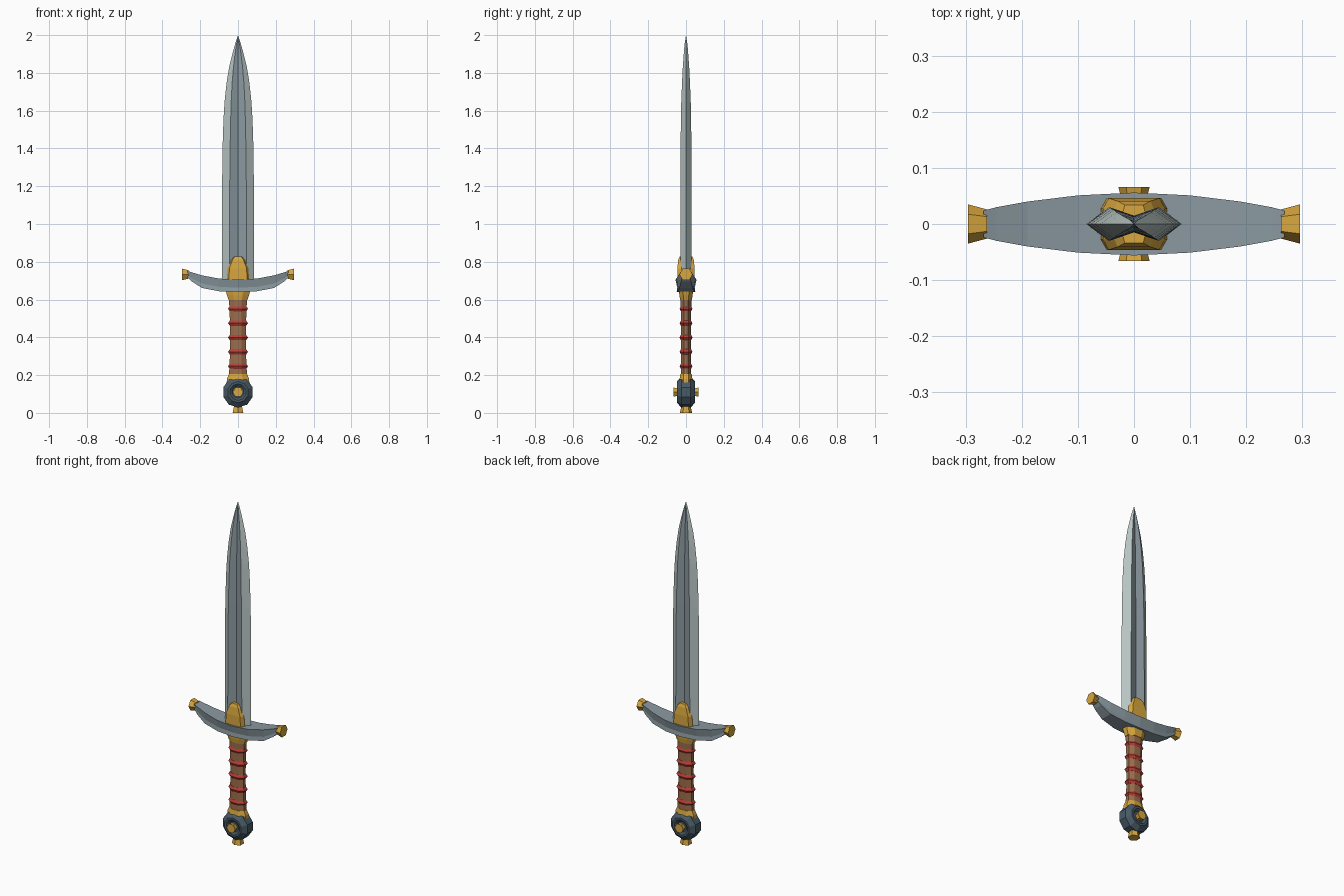
import bpy, bmesh, math
from mathutils import Vector

cube = bpy.data.objects.get("Cube")
if cube:
    bpy.data.objects.remove(cube)


def material(name, rgb):
    """Flat material from display-space 0-255 values."""
    col = [((c / 255 + 0.055) / 1.055) ** 2.4 for c in rgb] + [1]
    m = bpy.data.materials.new(name)
    m.use_nodes = True
    m.diffuse_color = col
    m.node_tree.nodes["Principled BSDF"].inputs["Base Color"].default_value = col
    return m


steel = material("steel", (138, 153, 160))
edge_steel = material("edge steel", (186, 200, 197))
dark_steel = material("dark steel", (72, 90, 102))
gold = material("gold", (216, 167, 62))
leather = material("leather", (156, 110, 76))
red = material("red cord", (186, 62, 54))


def loft(name, rings, mats, rule=None):
    """Skin equal-sized point rings, cap both ends, colour faces by rule(side index)."""
    bm = bmesh.new()
    loops = [[bm.verts.new(p) for p in ring] for ring in rings]
    n = len(loops[0])
    for a, b in zip(loops, loops[1:]):
        for i in range(n):
            j = (i + 1) % n
            f = bm.faces.new((a[i], a[j], b[j], b[i]))
            f.material_index = rule(i) if rule else 0
    bm.faces.new(loops[0])
    bm.faces.new(loops[-1])
    bmesh.ops.remove_doubles(bm, verts=bm.verts, dist=0.0002)
    bmesh.ops.recalc_face_normals(bm, faces=bm.faces)
    mesh = bpy.data.meshes.new(name)
    bm.to_mesh(mesh)
    bm.free()
    for m in mats:
        mesh.materials.append(m)
    ob = bpy.data.objects.new(name, mesh)
    bpy.context.scene.collection.objects.link(ob)
    return ob


def ring(center, u, v, ru, rv, sides, turn=0.5):
    """Ellipse of points spanned by directions u and v."""
    c, u, v = Vector(center), Vector(u), Vector(v)
    ang = [2 * math.pi * (i + turn) / sides for i in range(sides)]
    return [c + u * ru * math.cos(a) + v * rv * math.sin(a) for a in ang]


X, Y, Z = (1, 0, 0), (0, 1, 0), (0, 0, 1)


def column(name, profile, mat, sides=8):
    """Upright faceted oval; profile rows are (z, half width, half depth)."""
    k = 1 / math.cos(math.pi / sides)
    return loft(name, [ring((0, 0, z), X, Y, w * k, d * k, sides)
                       for z, w, d in profile], [mat])


# Blade: bevelled edges, two ridges and a hollow centre on each face
blade_profile = [(0.68, 0.085, 0.046, 0.030), (1.2, 0.084, 0.044, 0.030),
                 (1.4, 0.082, 0.042, 0.029), (1.55, 0.077, 0.039, 0.027),
                 (1.65, 0.071, 0.036, 0.025), (1.75, 0.060, 0.031, 0.021),
                 (1.83, 0.047, 0.024, 0.017), (1.9, 0.030, 0.016, 0.012),
                 (1.95, 0.016, 0.008, 0.008), (2.0, 0.0, 0.0, 0.0)]
sections = []
for z, w, r, d in blade_profile:
    c = d * 0.5
    sections.append([(w, 0, z), (r, d, z), (0, c, z), (-r, d, z),
                     (-w, 0, z), (-r, -d, z), (0, -c, z), (r, -d, z)])
loft("blade", sections, [steel, edge_steel],
     lambda i: 1 if i in (0, 3, 4, 7) else 0)

# Crossguard: upswept bar with a waisted section
half = [(0, 0.705, 0.640, 0.056), (0.10, 0.711, 0.644, 0.051),
        (0.19, 0.728, 0.661, 0.040), (0.245, 0.744, 0.696, 0.030),
        (0.268, 0.752, 0.720, 0.024)]
stations = [(-x, t, b, w) for x, t, b, w in half[:0:-1]] + half
sections = []
for x, t, b, w in stations:
    m = b + 0.35 * (t - b)
    sections.append([(x, w, t), (x, 0.82 * w, m), (x, 0.88 * w, b),
                     (x, -0.88 * w, b), (x, -0.82 * w, m), (x, -w, t)])
loft("crossguard", sections, [steel])

# Flared caps on the guard ends
for side, label in ((1, "left"), (-1, "right")):
    loft(label + "_guard_cap",
         [ring((side * x, 0, 0.733), Y, Z, r, r, 6, 0)
          for x, r in ((0.262, 0.026), (0.296, 0.035))], [gold])

# Blade collar above the guard
collar = []
for z, w, d in ((0.69, 0.060, 0.046), (0.765, 0.055, 0.046),
                (0.81, 0.036, 0.041), (0.828, 0.020, 0.034)):
    s = 0.82 * w
    collar.append([(w, 0.6 * d, z), (s, d, z), (-s, d, z), (-w, 0.6 * d, z),
                   (-w, -0.6 * d, z), (-s, -d, z), (s, -d, z), (w, -0.6 * d, z)])
loft("blade_collar", collar, [gold])

# Grip with its collars and cord bands
column("grip", [(0.19, 0.048, 0.028), (0.3, 0.043, 0.026), (0.42, 0.042, 0.026),
                (0.52, 0.044, 0.027), (0.61, 0.048, 0.029)], leather)
column("upper_grip_collar", [(0.598, 0.050, 0.031), (0.622, 0.058, 0.035),
                             (0.645, 0.064, 0.037)], gold)
column("lower_grip_collar", [(0.155, 0.060, 0.034), (0.18, 0.059, 0.034),
                             (0.205, 0.048, 0.030)], gold)
for n in range(5):
    z = 0.247 + n * 0.076
    column("cord_band_%d" % (n + 1),
           [(z - 0.014, 0.043, 0.027), (z, 0.053, 0.034),
            (z + 0.014, 0.043, 0.027)], red)

# Pommel: bevelled disc with a dished face front and back
disc = [(0.038, 0.032), (0.048, 0.044), (0.048, 0.056), (0.025, 0.082)]
disc = [(-y, r) for y, r in disc] + [(y, r) for y, r in disc[::-1]]
loft("pommel", [ring((0, y, 0.110), X, Z, r, r, 10) for y, r in disc], [dark_steel])

# Studs on the pommel faces and the end button
for side, label in ((-1, "front"), (1, "back")):
    loft(label + "_pommel_stud",
         [ring((0, side * y, 0.110), X, Z, r, r, 6, 0)
          for y, r in ((0.03, 0.022), (0.055, 0.025), (0.066, 0.028))], [gold])
column("end_button", [(0, 0.028, 0.028), (0.022, 0.024, 0.024),
                      (0.04, 0.020, 0.020)], gold, 6)
